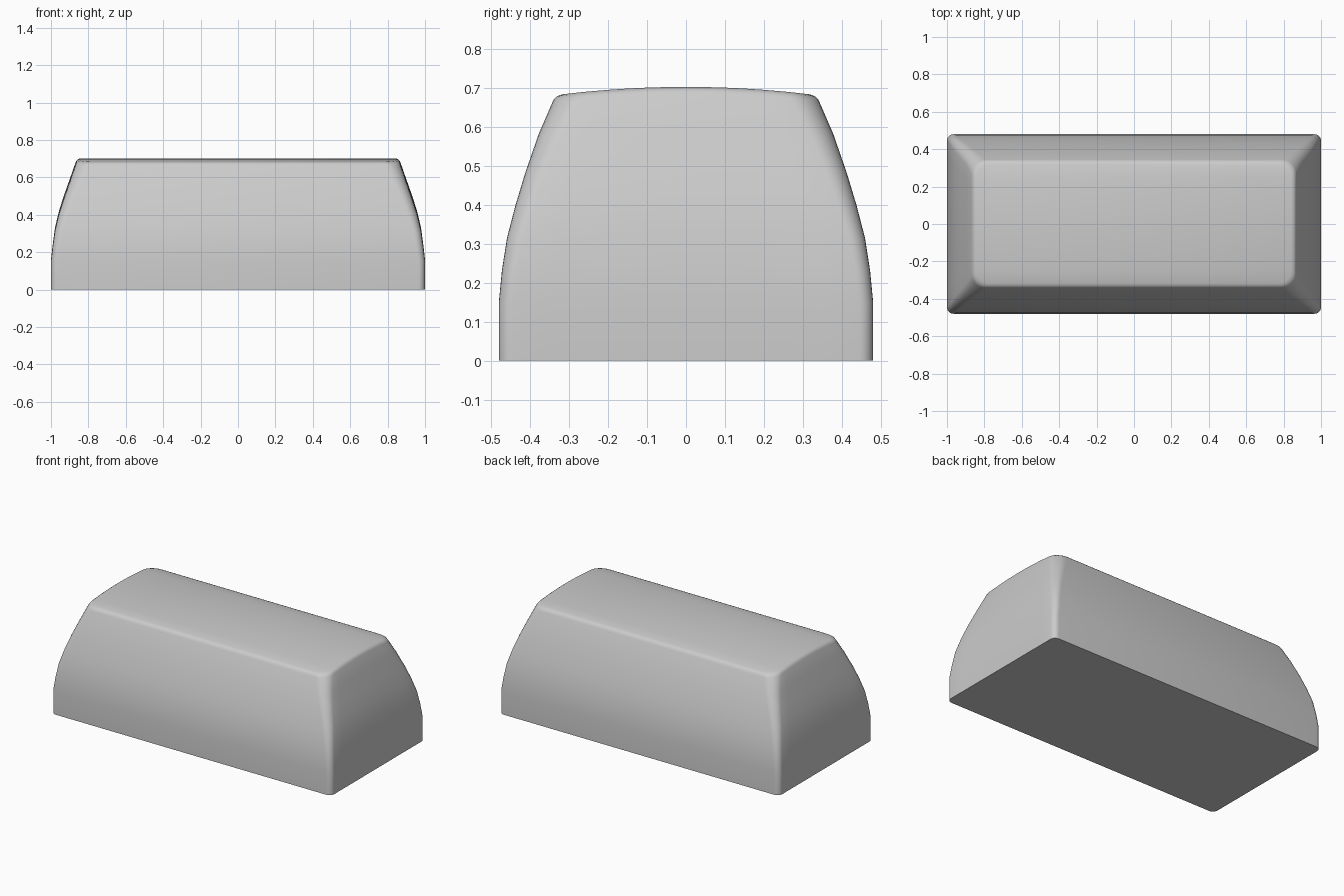
import bpy, bmesh, math

if "Cube" in bpy.data.objects:
    bpy.data.objects.remove(bpy.data.objects["Cube"])

# Side profile: height fraction, half length, half width, corner radius
LEVELS = [
    (0.0, 1.0, 0.48, 0.035),
    (0.225, 1.0, 0.48, 0.035),
    (0.35, 0.99, 0.472, 0.038),
    (0.475, 0.978, 0.459, 0.042),
    (0.60, 0.957, 0.437, 0.05),
    (0.72, 0.93, 0.412, 0.055),
    (0.86, 0.895, 0.378, 0.065),
    (0.97, 0.868, 0.344, 0.075),
    (0.985, 0.862, 0.339, 0.075),
    (0.995, 0.853, 0.331, 0.075),
    (1.0, 0.84, 0.318, 0.07),
]
CORNER, SIDE = 6, 10


def crown(y):
    return 0.702 - 0.19 * y * y


def half_ring(hx, hy, r):
    """Right half of a rounded rectangle, from front to back."""
    pts = []
    for i in range(CORNER + 1):
        a = -math.pi / 2 + math.pi / 2 * i / CORNER
        pts.append((hx - r + r * math.cos(a), -hy + r + r * math.sin(a)))
    for i in range(1, SIDE):
        pts.append((hx, (hy - r) * (2 * i / SIDE - 1)))
    pts += [(x, -y) for x, y in reversed(pts[:CORNER + 1])]
    return pts


bm = bmesh.new()
rings = []
for s, hx, hy, r in LEVELS:
    half = half_ring(hx, hy, r)
    loop = half + [(-x, y) for x, y in reversed(half)]
    rings.append([bm.verts.new((x, y, s * crown(y))) for x, y in loop])

# Curved walls
n = len(rings[0])
for a, b in zip(rings, rings[1:]):
    for i in range(n):
        j = (i + 1) % n
        bm.faces.new((a[i], a[j], b[j], b[i]))

# Crowned top in strips, flat base
top = rings[-1]
for i in range(n // 2 - 1):
    bm.faces.new((top[i], top[i + 1], top[n - 2 - i], top[n - 1 - i]))
bm.faces.new(list(reversed(rings[0])))
bmesh.ops.recalc_face_normals(bm, faces=bm.faces)

mesh = bpy.data.meshes.new("key_cap")
bm.to_mesh(mesh)
bm.free()
cap = bpy.data.objects.new("key_cap", mesh)
bpy.context.collection.objects.link(cap)
bpy.context.view_layer.objects.active = cap
cap.select_set(True)
bpy.ops.object.shade_smooth_by_angle(angle=math.radians(45))
